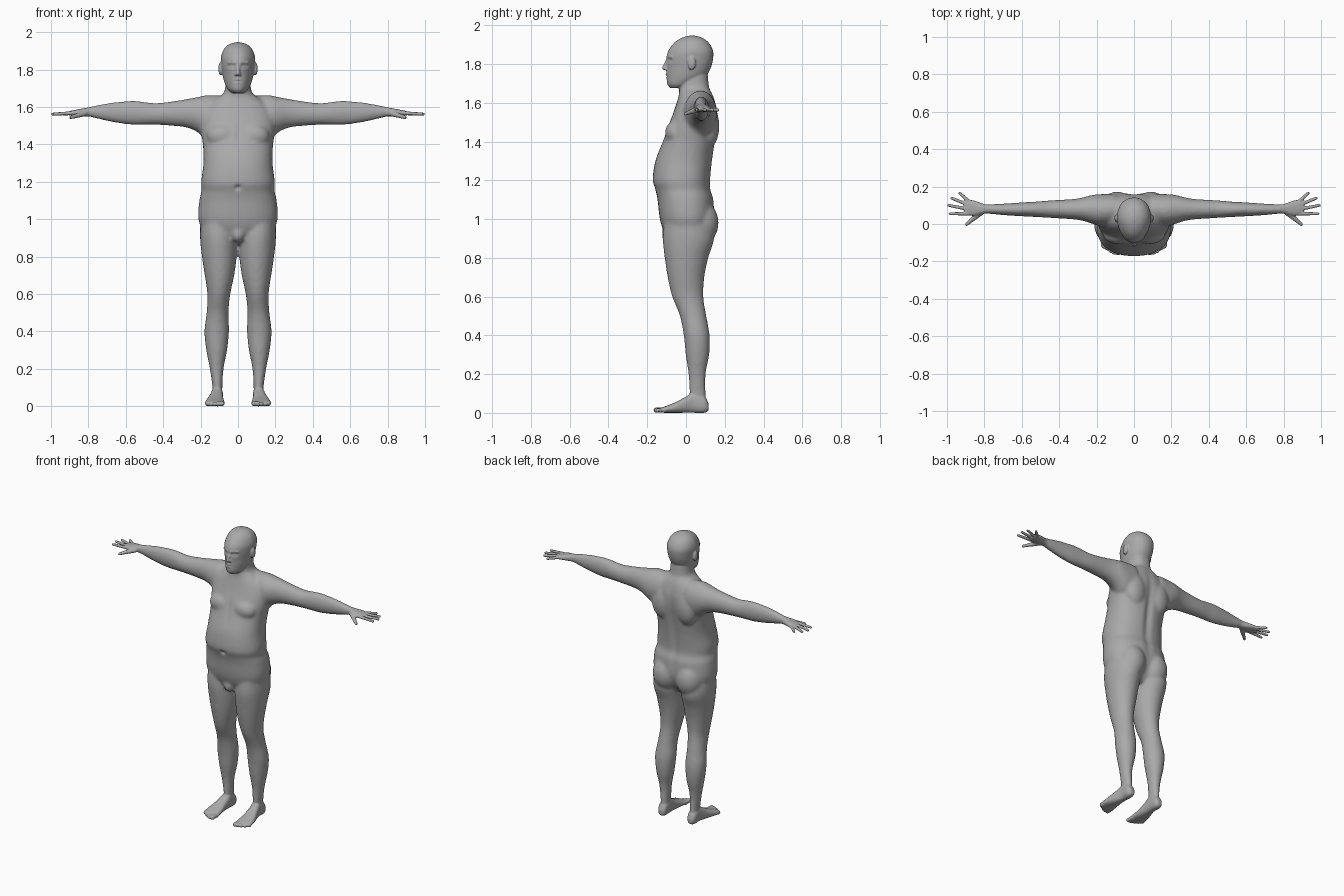
import bpy
import bmesh
import math
from mathutils import Vector

cube = bpy.data.objects.get("Cube")
if cube:
    bpy.data.objects.remove(cube)

SIDES = 32
STEPS = 5

skin = bpy.data.materials.new("plain grey skin")
skin.use_nodes = True
skin.diffuse_color = (0.4, 0.4, 0.4, 1)
skin.node_tree.nodes["Principled BSDF"].inputs["Base Color"].default_value = skin.diffuse_color


def add_object(name, mesh):
    obj = bpy.data.objects.new(name, mesh)
    bpy.context.collection.objects.link(obj)
    return obj


def finish(name, bm, mirrored):
    bmesh.ops.recalc_face_normals(bm, faces=bm.faces)
    mesh = bpy.data.meshes.new(name)
    bm.to_mesh(mesh)
    bm.free()
    obj = add_object(name, mesh)
    if mirrored:
        mirror = obj.modifiers.new("other side", "MIRROR")
        mirror.use_mirror_merge = False
    return obj


def smooth_rows(rows):
    """Catmull-Rom interpolation between the given cross-sections."""
    result = []
    for i in range(len(rows) - 1):
        before, start = rows[max(i - 1, 0)], rows[i]
        end, after = rows[i + 1], rows[min(i + 2, len(rows) - 1)]
        for s in range(STEPS):
            t = s / STEPS
            result.append([
                b + (c - a) * t / 2 + (a - 2.5 * b + 2 * c - d / 2) * t ** 2
                + (3 * (b - c) + d - a) / 2 * t ** 3
                for a, b, c, d in zip(before, start, end, after)])
    return result + [rows[-1]]


def loft(name, axis, rows, power=2.0, mirrored=True, front_taper=0.0):
    """Skin sections (position, low u, high u, low v, high v) set along an axis."""
    bm = bmesh.new()
    rings = []
    for pos, u0, u1, v0, v1 in smooth_rows(rows):
        ring = []
        for k in range(SIDES):
            angle = math.tau * k / SIDES
            c, s = math.cos(angle), math.sin(angle)
            u = math.copysign(abs(c) ** (2 / power), c)
            v = math.copysign(abs(s) ** (2 / power), s)
            u *= 1 - front_taper * max(0, -v)
            co = [(u0 + u1 + u * (u1 - u0)) / 2, (v0 + v1 + v * (v1 - v0)) / 2]
            co.insert("xyz".index(axis), pos)
            ring.append(bm.verts.new(co))
        rings.append(ring)
    for a, b in zip(rings, rings[1:]):
        for k in range(SIDES):
            n = (k + 1) % SIDES
            bm.faces.new((a[k], a[n], b[n], b[k]))
    bm.faces.new(rings[0])
    bm.faces.new(rings[-1])
    return finish(name, bm, mirrored)


def centred(rows):
    return [(z, -half, half, front, back) for z, half, front, back in rows]


def capsule(name, start, end, r0, r1, mirrored=True):
    start, end = Vector(start), Vector(end)
    bm = bmesh.new()
    bmesh.ops.create_icosphere(bm, subdivisions=3, radius=1)
    for v in bm.verts:
        ahead = v.co.dot(end - start) > 0
        v.co = end + v.co * r1 if ahead else start + v.co * r0
    return finish(name, bm, mirrored)


def bulge(name, centre, size, mirrored=True):
    bm = bmesh.new()
    bmesh.ops.create_icosphere(bm, subdivisions=4, radius=1)
    for v in bm.verts:
        v.co = Vector(centre) + v.co * Vector(size)
    return finish(name, bm, mirrored)


def fuse(name, parts, voxel, repeats):
    """Merge parts into one continuous, softened surface."""
    graph = bpy.context.evaluated_depsgraph_get()
    bm = bmesh.new()
    for part in parts:
        bm.from_mesh(part.evaluated_get(graph).to_mesh())
    obj = finish(name, bm, False)
    for part in parts:
        bpy.data.objects.remove(part)
    remesh = obj.modifiers.new("merge", "REMESH")
    remesh.mode = "VOXEL"
    remesh.voxel_size = voxel
    soften = obj.modifiers.new("soften", "SMOOTH")
    soften.iterations = repeats
    graph = bpy.context.evaluated_depsgraph_get()
    mesh = bpy.data.meshes.new_from_object(obj.evaluated_get(graph))
    obj.modifiers.clear()
    obj.data = mesh
    return obj


def push(obj, centre, size, offset, mirrored=False):
    """Move the surface near a point with a soft falloff."""
    for v in obj.data.vertices:
        x = abs(v.co.x) if mirrored else v.co.x
        gap = Vector((x, v.co.y, v.co.z)) - Vector(centre)
        weight = math.exp(-sum((g / s) ** 2 for g, s in zip(gap, size)))
        v.co += Vector(offset) * weight


# Trunk, neck and limbs
torso = loft("torso", "z", centred([
    (.87, .1, -.06, .08), (.93, .18, -.11, .12), (1, .212, -.135, .145),
    (1.1, .207, -.147, .143), (1.15, .195, -.158, .128), (1.2, .197, -.172, .127),
    (1.3, .185, -.158, .137), (1.4, .188, -.12, .152), (1.48, .2, -.092, .163),
    (1.55, .195, -.065, .163), (1.61, .16, -.045, .15), (1.65, .11, -.035, .135),
    (1.68, .073, -.036, .12), (1.76, .066, -.03, .112)]), 2.3, False)
leg = loft("leg", "z", [
    (1, .01, .2, -.11, .12), (.9, .004, .203, -.12, .145), (.8, .007, .193, -.11, .115),
    (.7, .02, .178, -.095, .095), (.6, .041, .164, -.072, .09), (.5, .051, .168, -.032, .105),
    (.4, .048, .18, -.012, .122), (.3, .058, .17, -.002, .12), (.2, .077, .151, .012, .102),
    (.1, .083, .137, .018, .102), (.04, .083, .138, .025, .11)])
arm = loft("arm", "x", [
    (.1, 0, .16, 1.44, 1.66), (.17, -.012, .16, 1.43, 1.662), (.22, 0, .156, 1.467, 1.652),
    (.27, .016, .143, 1.488, 1.643), (.33, .025, .133, 1.497, 1.633),
    (.44, .032, .127, 1.504, 1.62), (.52, .037, .12, 1.504, 1.63),
    (.58, .04, .117, 1.505, 1.632), (.68, .046, .11, 1.52, 1.623), (.8, .056, .105, 1.548, 1.6)])
trunk = fuse("trunk", [
    torso, leg, arm,
    bulge("chest muscle", (.085, -.055, 1.445), (.082, .053, .062)),
    bulge("shoulder blade", (.09, .122, 1.48), (.075, .05, .11)),
    bulge("buttock", (.088, .075, .98), (.09, .093, .115)),
    bulge("groin", (0, -.09, .92), (.036, .035, .045), False)], .01, 7)
push(trunk, (0, .16, 1.32), (.025, .08, .24), (0, -.014, 0))
push(trunk, (0, -.16, 1.17), (.014, .05, .012), (0, .015, 0))
push(trunk, (0, -.09, 1.44), (.012, .05, .06), (0, .006, 0))

# Head, face and ears
head = loft("head", "z", centred([
    (1.675, .03, -.08, -.01), (1.695, .055, -.096, .04), (1.735, .074, -.1, .1),
    (1.78, .084, -.099, .128), (1.83, .091, -.101, .14), (1.87, .091, -.09, .139),
    (1.91, .075, -.06, .117), (1.935, .047, -.02, .083), (1.946, .01, .02, .045)]),
    2.2, False, .2)
parts = [
    trunk, head,
    capsule("nose bridge", (0, -.094, 1.82), (0, -.113, 1.779), .009, .011, False),
    capsule("nostril", (.01, -.1, 1.774), (.011, -.104, 1.774), .009, .008),
    capsule("upper lip", (.017, -.088, 1.742), (0, -.099, 1.744), .004, .007, False),
    capsule("lower lip", (0, -.097, 1.731), (.015, -.088, 1.733), .007, .004, False),
    capsule("brow", (.014, -.096, 1.836), (.05, -.074, 1.836), .007, .007),
    bulge("ear", (.094, .03, 1.803), (.011, .021, .034)),
]

# Hands
parts.append(loft("palm", "x", [
    (.76, .058, .104, 1.546, 1.602), (.8, .056, .106, 1.549, 1.597),
    (.85, .044, .124, 1.551, 1.588), (.89, .047, .13, 1.552, 1.58),
    (.905, .055, .122, 1.556, 1.575)], 2.4))
fingers = {"index": (.055, .984, .055), "middle": (.078, .992, .1),
           "ring": (.1, .975, .138), "little": (.118, .932, .165)}
for label, (root, reach, tip) in fingers.items():
    parts.append(capsule(label + " finger", (.88, root, 1.567), (reach, tip, 1.562), .011, .008))
parts.append(capsule("thumb base", (.82, .06, 1.565), (.865, .023, 1.552), .016, .012))
parts.append(capsule("thumb tip", (.865, .023, 1.552), (.895, -.002, 1.543), .012, .009))

# Feet
parts.append(loft("foot", "y", [
    (.117, .095, .125, .012, .045), (.095, .081, .14, 0, .085), (.04, .08, .142, 0, .105),
    (0, .08, .152, 0, .083), (-.06, .075, .17, 0, .052), (-.11, .071, .177, 0, .033),
    (-.13, .077, .17, .002, .025)], 2.4))
for i in range(5):
    x = .086 + .0195 * i
    radius = .014 - .0012 * i
    parts.append(capsule("toe", (x, -.11, radius), (x, -.154 + .005 * i * i / 2, radius),
                         radius, radius))

body = fuse("body", parts, .005, 2)

# Eye sockets, eyelids, mouth line and ear hollow
push(body, (.034, -.09, 1.818), (.018, .04, .011), (0, .011, 0), True)
push(body, (.034, -.085, 1.816), (.01, .04, .006), (0, -.006, 0), True)
push(body, (0, -.1, 1.738), (.02, .03, .003), (0, .005, 0))
push(body, (.106, .028, 1.808), (.02, .009, .016), (0, .004, 0), True)

body.data.materials.clear()
body.data.materials.append(skin)
body.data.polygons.foreach_set("material_index", [0] * len(body.data.polygons))
body.data.shade_smooth()
body.location.z = -min(v.co.z for v in body.data.vertices)
